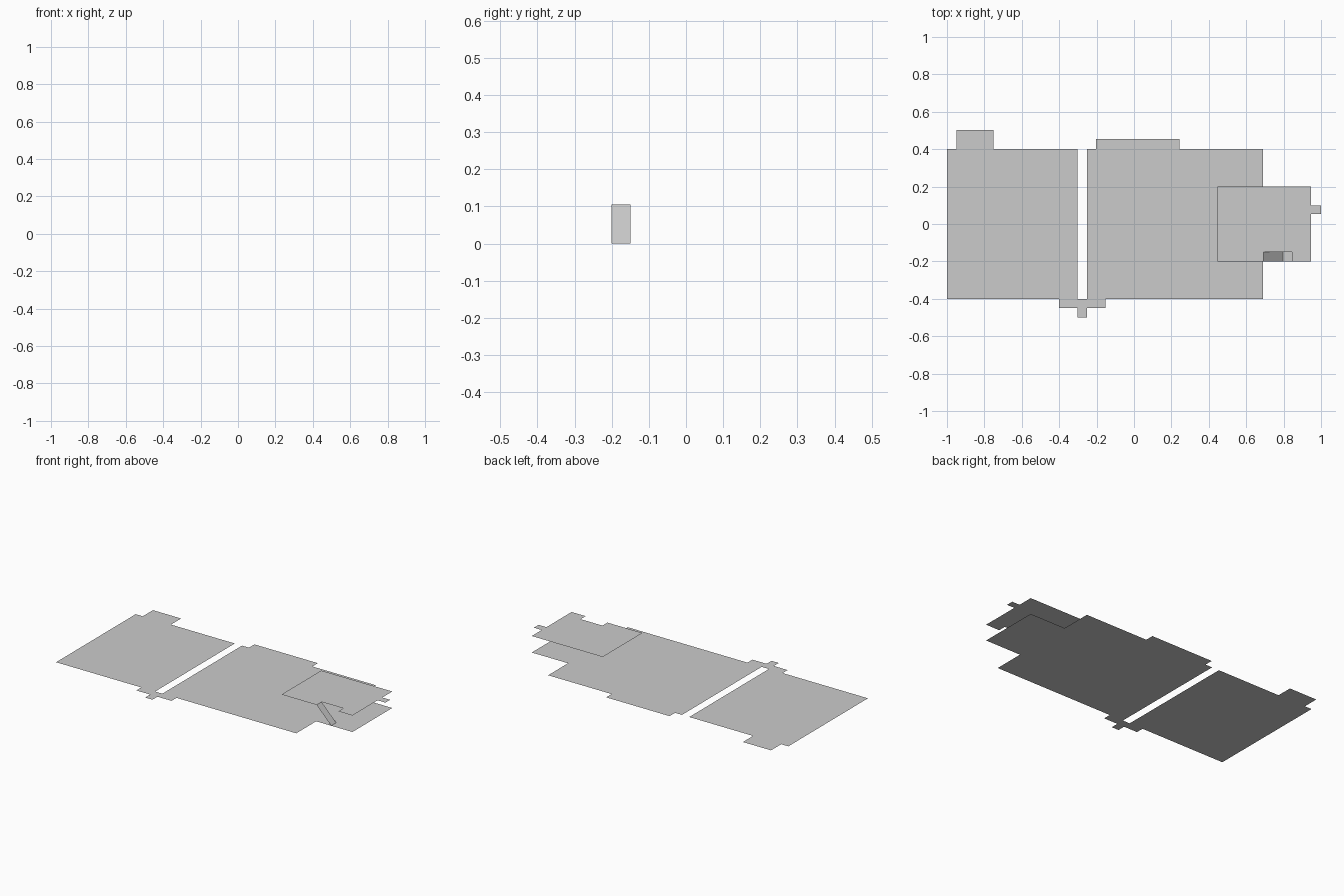
import bpy

if "Cube" in bpy.data.objects:
    bpy.data.objects.remove(bpy.data.objects["Cube"])


def sheet(name, points):
    """Single flat face from an outline, listed anticlockwise from above."""
    mesh = bpy.data.meshes.new(name)
    mesh.from_pydata(points, [], [range(len(points))])
    mesh.update()
    obj = bpy.data.objects.new(name, mesh)
    bpy.context.collection.objects.link(obj)
    return obj


def slab(name, x0, x1, y0, y1, z=0.0):
    return sheet(name, [(x0, y0, z), (x1, y0, z), (x1, y1, z), (x0, y1, z)])


UPPER = 0.105

# ground level floors
slab("left_room_floor", -1.0, -0.303, -0.4, 0.4)
slab("main_room_floor", -0.252, 0.69, -0.4, 0.4)
slab("stair_room_floor", 0.69, 0.945, -0.2, 0.2)

# back ledges
slab("left_back_ledge", -0.95, -0.752, 0.4, 0.502)
slab("main_back_ledge", -0.203, 0.243, 0.4, 0.455)

# front entrance
slab("front_porch", -0.4, -0.153, -0.45, -0.4)
slab("front_step", -0.303, -0.252, -0.5, -0.45)

# upper floor with a stairwell notch in its front edge
nx0, nx1, ny = 0.693, 0.846, -0.15
outline = [(0.446, -0.2), (nx0, -0.2), (nx0, ny), (nx1, ny), (nx1, -0.2),
           (0.945, -0.2), (0.945, 0.2), (0.446, 0.2)]
sheet("upper_floor", [(x, y, UPPER) for x, y in outline])
slab("upper_side_step", 0.945, 1.0, 0.053, 0.1, UPPER)

# sloping ramp from the ground to the upper floor
rx = 0.796
sheet("ramp", [(nx0, -0.2, UPPER), (rx, -0.2, 0), (rx, ny, 0), (nx0, ny, UPPER)])
